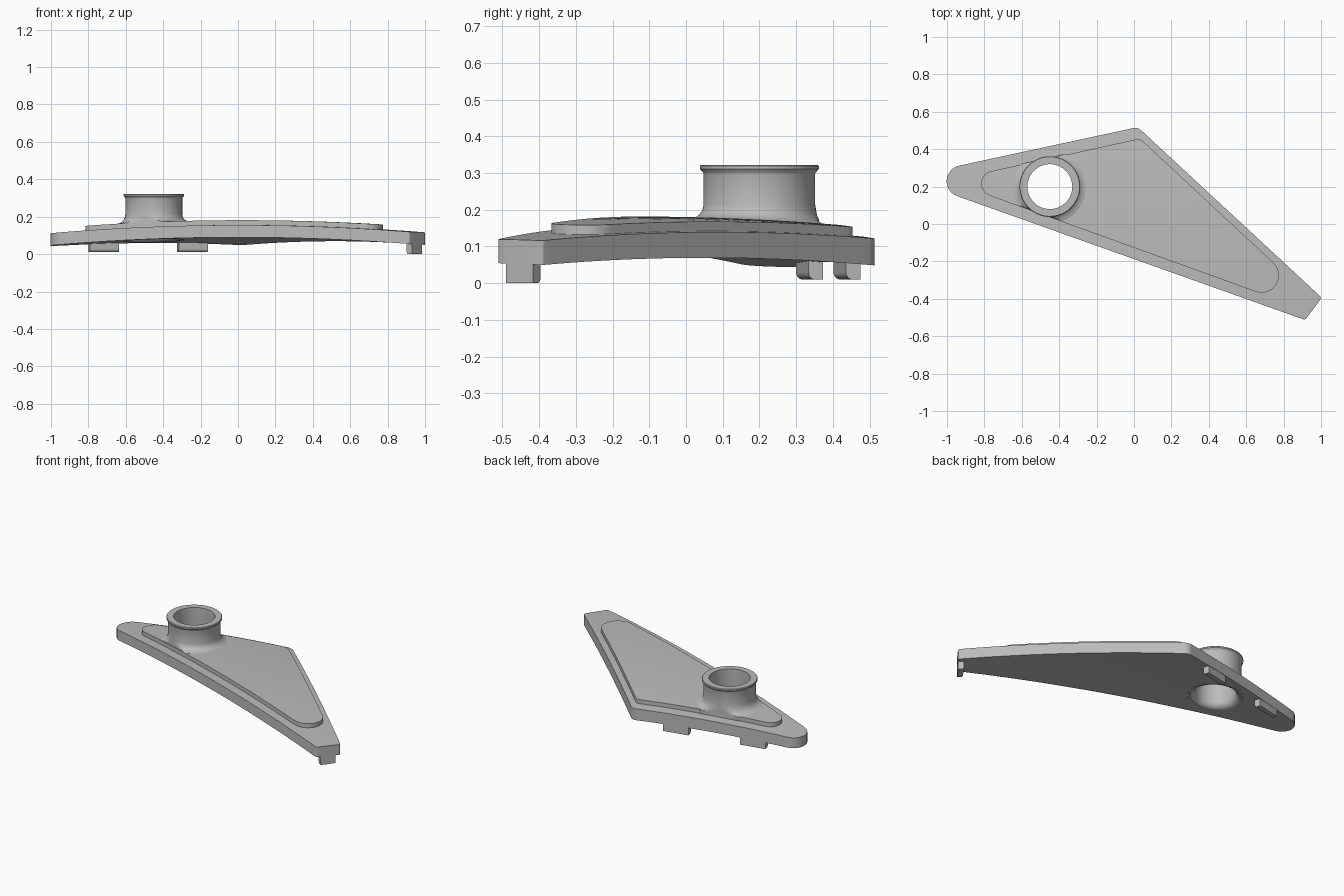
import bpy, bmesh, math
from mathutils import Vector

if "Cube" in bpy.data.objects:
    bpy.data.objects.remove(bpy.data.objects["Cube"])

grey = bpy.data.materials.new("plain_grey")
grey.use_nodes = True
grey.diffuse_color = (0.5, 0.5, 0.5, 1)
for node in grey.node_tree.nodes:
    if node.type == 'BSDF_PRINCIPLED':
        node.inputs["Base Color"].default_value = grey.diffuse_color

PANEL_RISE = 0.026
HUB = Vector((-0.45, 0.2))


def underside(x, y):
    """Height of the domed underside of the plate."""
    u = 0.942 * x - 0.336 * y - 0.064
    v = 0.336 * x + 0.942 * y + 0.179
    return 0.09 - 0.038 * u * u - 0.089 * v * v


def topside(x, y):
    v = 0.336 * x + 0.942 * y + 0.179
    return underside(x, y) + 0.065 + 0.012 * v


def finish(bm, name, smooth=True):
    bmesh.ops.recalc_face_normals(bm, faces=bm.faces)
    mesh = bpy.data.meshes.new(name)
    bm.to_mesh(mesh)
    bm.free()
    mesh.materials.append(grey)
    ob = bpy.data.objects.new(name, mesh)
    bpy.context.collection.objects.link(ob)
    if smooth:
        shade(ob)
    return ob


def shade(ob):
    bpy.ops.object.select_all(action='DESELECT')
    ob.select_set(True)
    bpy.context.view_layer.objects.active = ob
    bpy.ops.object.shade_smooth_by_angle(angle=math.radians(30))


def rounded(corners, steps=12):
    """Outline from (x, y, radius) corners, each rounded with an arc."""
    out = []
    for i, (x, y, r) in enumerate(corners):
        p = Vector((x, y))
        a = (Vector(corners[i - 1][:2]) - p).normalized()
        b = (Vector(corners[(i + 1) % len(corners)][:2]) - p).normalized()
        half = a.angle(b) / 2
        centre = p + (a + b).normalized() * (r / math.sin(half))
        start = p + a * (r / math.tan(half)) - centre
        end = p + b * (r / math.tan(half)) - centre
        sweep = start.angle(end)
        for k in range(steps + 1):
            t = k / steps
            arc = start * math.sin((1 - t) * sweep) + end * math.sin(t * sweep)
            out.append(centre + arc / math.sin(sweep))
    return out


def domed_slab(name, outline, low, high):
    """Prism of the outline, sliced into cells and bent over the dome."""
    bm = bmesh.new()
    base = bm.faces.new([bm.verts.new((p.x, p.y, 0)) for p in outline])
    lid = bmesh.ops.extrude_face_region(bm, geom=[base])
    for v in lid["geom"]:
        if isinstance(v, bmesh.types.BMVert):
            v.co.z = 1
    for axis in ((1, 0, 0), (0, 1, 0)):
        for k in range(-12, 13):
            geom = bm.verts[:] + bm.edges[:] + bm.faces[:]
            bmesh.ops.bisect_plane(bm, geom=geom, dist=1e-5,
                                   plane_co=Vector(axis) * (k * 0.08 + 0.003), plane_no=axis)
    for v in bm.verts:
        v.co.z = (high if v.co.z > 0.5 else low)(v.co.x, v.co.y)
    bmesh.ops.triangulate(bm, faces=[f for f in bm.faces if len(f.verts) > 4])
    return finish(bm, name, smooth=False)


def lathe(name, profile, closed, segments=72):
    """Spin (radius, z) points around the hub axis."""
    bm = bmesh.new()
    rings = []
    for r, z in profile:
        ring = []
        for k in range(segments):
            a = math.tau * k / segments
            ring.append(bm.verts.new((HUB.x + r * math.cos(a), HUB.y + r * math.sin(a), z)))
        rings.append(ring)
    for i in range(len(rings) if closed else len(rings) - 1):
        a, b = rings[i], rings[(i + 1) % len(rings)]
        for k in range(segments):
            n = (k + 1) % segments
            bm.faces.new((a[k], a[n], b[n], b[k]))
    if not closed:
        bm.faces.new(rings[0])
        bm.faces.new(rings[-1])
    return bm


# Main plate and raised panel
plate = domed_slab("base_plate", rounded([
    (-1.227, 0.249, 0.085), (0.915, -0.513, 0.015),
    (1.004, -0.394, 0.015), (0.02, 0.518, 0.05)]), underside, topside)
panel = domed_slab("raised_panel", rounded([
    (-0.993, 0.2315, 0.068), (1.078, -0.516, 0.0927), (0.032, 0.457, 0.045)]),
    lambda x, y: topside(x, y) - 0.01, lambda x, y: topside(x, y) + PANEL_RISE)

# Hole through both slabs, wider at the underside
cutter = finish(lathe("hole_cutter", [(0.197, 0.02), (0.126, 0.108), (0.126, 0.4)], False),
                "hole_cutter", smooth=False)
for ob in (plate, panel):
    mod = ob.modifiers.new("hole", 'BOOLEAN')
    mod.operation = 'DIFFERENCE'
    mod.solver = 'EXACT'
    mod.object = cutter
    bpy.ops.object.select_all(action='DESELECT')
    ob.select_set(True)
    bpy.context.view_layer.objects.active = ob
    bpy.ops.object.modifier_apply(modifier="hole")
    shade(ob)
bpy.data.objects.remove(cutter)

# Tubular neck: rim, wall, outer fillet and flared mouth below
neck = lathe("neck", [
    (0.12, 0.322), (0.159, 0.322), (0.162, 0.319), (0.162, 0.311), (0.153, 0.301),
    (0.152, 0.298), (0.152, 0.213), (0.156, 0.195), (0.165, 0.181), (0.18, 0.172),
    (0.197, 0.1665), (0.197, 0.137), (0.162, 0.073), (0.151, 0.0745), (0.138, 0.08),
    (0.128, 0.09), (0.122, 0.102), (0.12, 0.115)], True)
for v in neck.verts:
    # Trim the fillet flush with the long panel sides
    if 0.12 < v.co.z < 0.21:
        for normal in (Vector((-0.34, -0.94)), Vector((-0.215, 0.977))):
            over = (v.co.xy - HUB).dot(normal) - 0.152
            if over > 0:
                v.co.x -= normal.x * over
                v.co.y -= normal.y * over
    # Let the lower rings follow the dome
    weight = min(1, max(0, (0.21 - v.co.z) / 0.04))
    v.co.z += weight * (underside(v.co.x, v.co.y) - underside(HUB.x, HUB.y))
finish(neck, "neck")


# Locating tabs with a rounded inner lower edge
def tab(name, x, y, along, length, depth, bottom, radius=0.018):
    along = Vector(along).normalized()
    inward = Vector((along.y, -along.x))
    section = [(depth, 0.085), (0, 0.085), (0, bottom)]
    for k in range(7):
        a = math.pi / 2 * k / 6
        section.append((depth - radius + radius * math.sin(a),
                        bottom + radius - radius * math.cos(a)))
    bm = bmesh.new()
    ends = []
    for side in (-0.5, 0.5):
        ring = []
        for d, z in section:
            p = Vector((x, y)) + along * (side * length) + inward * d
            ring.append(bm.verts.new((p.x, p.y, z)))
        bm.faces.new(ring)
        ends.append(ring)
    for i in range(len(section)):
        bm.faces.new((ends[0][i - 1], ends[0][i], ends[1][i], ends[1][i - 1]))
    finish(bm, name)


tab("back_tab_outer", -0.722, 0.356, (1, 0.216), 0.16, 0.04, 0.01)
tab("back_tab_inner", -0.247, 0.458, (1, 0.216), 0.16, 0.04, 0.01)
tab("left_end_tab", 0.957, -0.454, (-0.6, -0.8), 0.092, 0.034, 0.0, 0.012)
